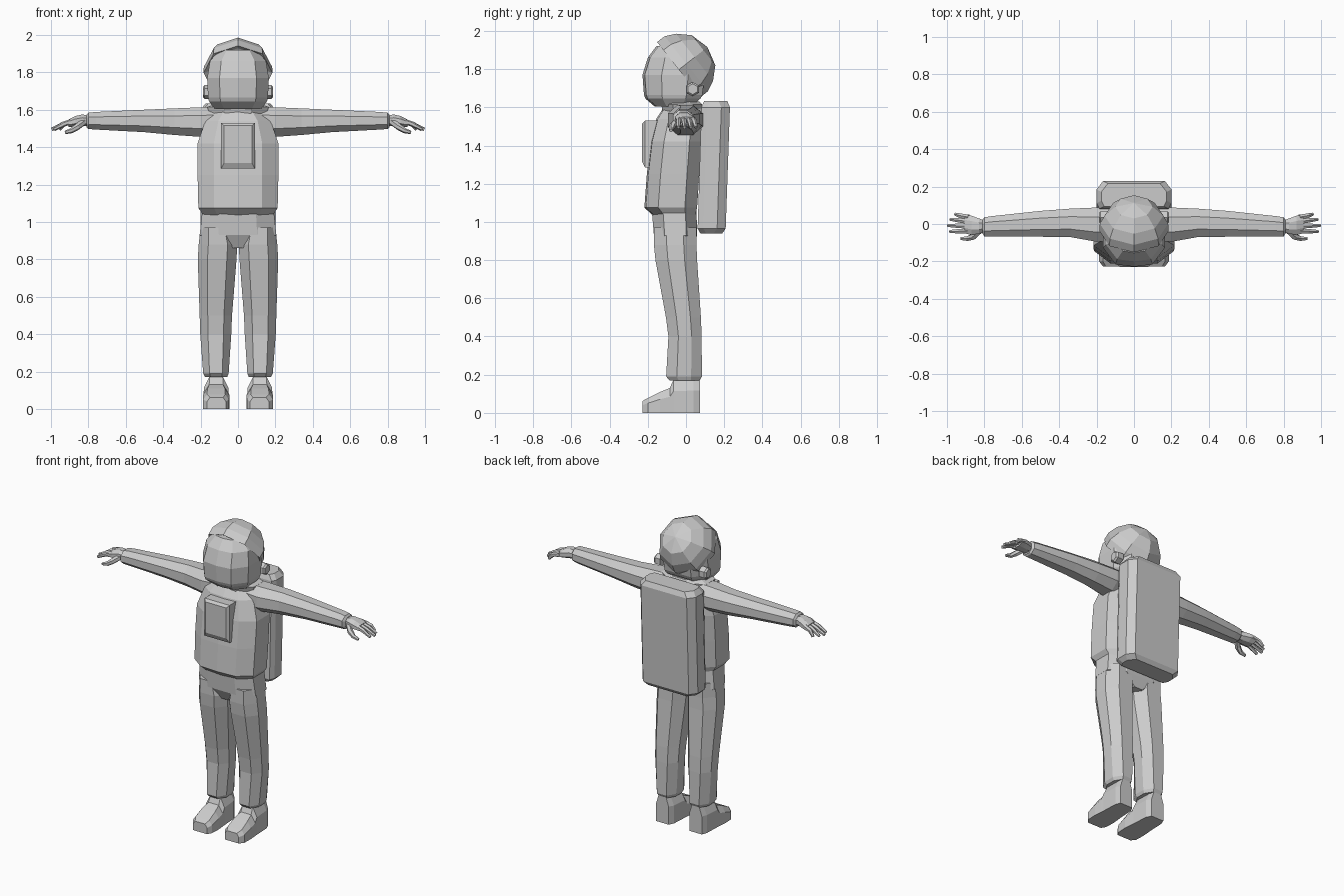
import bpy, bmesh, math
from mathutils import Vector

suit = bpy.data.materials.new("suit_grey")
suit.diffuse_color = (0.6, 0.6, 0.6, 1)


def loft(name, rings, mirror=False):
    """Skin equal-sized rings of points and cap both ends."""
    bm = bmesh.new()
    loops = [[bm.verts.new(p) for p in r] for r in rings]
    n = len(loops[0])
    for a, b in zip(loops, loops[1:]):
        for i in range(n):
            bm.faces.new((a[i], a[(i + 1) % n], b[(i + 1) % n], b[i]))
    bm.faces.new(loops[0])
    bm.faces.new(loops[-1])
    bmesh.ops.recalc_face_normals(bm, faces=bm.faces)
    me = bpy.data.meshes.new(name)
    bm.to_mesh(me)
    bm.free()
    me.materials.append(suit)
    ob = bpy.data.objects.new(name, me)
    bpy.context.collection.objects.link(ob)
    if mirror:
        m = ob.modifiers.new("mirror", 'MIRROR')
        m.use_mirror_merge = False
    return ob


def oct2(u0, u1, v0, v1, k=0.3, kv=None):
    """Chamfered rectangle with eight corners."""
    a, b = (u1 - u0) * k, (v1 - v0) * (k if kv is None else kv)
    return [(u0 + a, v0), (u1 - a, v0), (u1, v0 + b), (u1, v1 - b),
            (u1 - a, v1), (u0 + a, v1), (u0, v1 - b), (u0, v0 + b)]


def flat(z, x0, x1, y0, y1, k=0.25, kv=None):
    return [(x, y, z) for x, y in oct2(x0, x1, y0, y1, k, kv)]


def across(x, y0, y1, z0, z1, k=0.28):
    return [(x, y, z) for y, z in oct2(y0, y1, z0, z1, k)]


def tube(name, path, radii, n=6, mirror=True):
    """Low-poly tube along a path of points."""
    pts = [Vector(p) for p in path]
    rings = []
    for i, p in enumerate(pts):
        d = (pts[min(i + 1, len(pts) - 1)] - pts[max(i - 1, 0)]).normalized()
        q = d.to_track_quat('Z', 'Y')
        rings.append([p + q @ Vector((radii[i] * math.cos(t), radii[i] * math.sin(t), 0))
                      for t in [(j + 0.5) * math.tau / n for j in range(n)]])
    return loft(name, rings, mirror)


# Jacket, bellying forward at the hem, with a ridge down the front
def jacket_ring(z, w, yf, yb):
    r = flat(z, -w, w, yf + 0.008, yb, 0.2, 0.24)
    return [r[0], (0, yf, z)] + r[1:]


loft("jacket", [jacket_ring(*r) for r in [
    (1.035, 0.185, -0.175, 0.05), (1.075, 0.212, -0.218, 0.058),
    (1.25, 0.216, -0.205, 0.07), (1.42, 0.216, -0.185, 0.08),
    (1.54, 0.175, -0.155, 0.09), (1.61, 0.11, -0.11, 0.08)]])

# Hips down to the crotch wedge
loft("hips", [flat(*r) for r in [
    (1.07, -0.19, 0.19, -0.18, 0.055), (0.93, -0.205, 0.205, -0.168, 0.058),
    (0.86, -0.06, 0.06, -0.13, 0.04)]])

# Trouser legs
loft("trouser_leg", [flat(*r, 0.25, 0.3) for r in [
    (0.97, 0.03, 0.2, -0.168, 0.055), (0.88, 0.004, 0.21, -0.168, 0.055),
    (0.8, 0.008, 0.215, -0.16, 0.058), (0.5, 0.032, 0.205, -0.105, 0.078),
    (0.4, 0.036, 0.202, -0.092, 0.082), (0.19, 0.05, 0.186, -0.104, 0.083),
    (0.17, 0.058, 0.176, -0.085, 0.072)]], True)


# Boots, skinned from toe to heel
def boot_ring(y, x0, x1, top, c):
    return [(x0, y, 0), (x1, y, 0), (x1, y, top * 0.65),
            (x1 - c, y, top), (x0 + c, y, top), (x0, y, top * 0.65)]


loft("boot", [boot_ring(*r) for r in [
    (-0.228, 0.065, 0.165, 0.062, 0.015), (-0.2, 0.048, 0.186, 0.078, 0.02),
    (-0.135, 0.045, 0.188, 0.11, 0.025), (-0.085, 0.05, 0.184, 0.13, 0.03),
    (-0.065, 0.052, 0.182, 0.175, 0.03), (0.04, 0.058, 0.178, 0.18, 0.03),
    (0.073, 0.075, 0.165, 0.18, 0.02)]], True)

# Sleeves, ending in a cuff
loft("sleeve", [across(*r) for r in [
    (0.09, -0.09, 0.08, 1.47, 1.615), (0.2, -0.095, 0.088, 1.455, 1.613),
    (0.34, -0.07, 0.082, 1.465, 1.607), (0.5, -0.068, 0.07, 1.48, 1.6),
    (0.76, -0.066, 0.042, 1.494, 1.588), (0.8, -0.068, 0.036, 1.497, 1.584),
    (0.81, -0.05, 0.022, 1.505, 1.572)]], True)

# Palm
loft("palm", [across(*r) for r in [
    (0.79, -0.042, 0.016, 1.515, 1.565), (0.83, -0.052, 0.03, 1.512, 1.575),
    (0.87, -0.058, 0.045, 1.51, 1.566), (0.905, -0.05, 0.05, 1.508, 1.548)]], True)

# Fingers and thumb
for i, (y0, y1, tip) in enumerate([(0.037, 0.052, 0.955), (0.013, 0.025, 0.982),
                                   (-0.012, -0.008, 0.996), (-0.037, -0.04, 0.984)]):
    tube("finger_%d" % (i + 1),
         [(0.885, y0, 1.538), (0.93, (y0 + y1) / 2, 1.524), (tip, y1, 1.495)],
         [0.015, 0.014, 0.009])
tube("thumb", [(0.825, -0.035, 1.535), (0.86, -0.068, 1.508),
               (0.89, -0.078, 1.488), (0.925, -0.078, 1.478)], [0.019, 0.018, 0.014, 0.009])

# Collar under the helmet
loft("collar", [flat(*r, 0.28) for r in [
    (1.57, -0.15, 0.15, -0.12, 0.085), (1.615, -0.165, 0.165, -0.13, 0.085),
    (1.63, -0.12, 0.12, -0.12, 0.07)]])


# Visor globe, lower helmet included
def globe_ring(z, w, yf, yb):
    r = flat(z, -w, w, yf + 0.012, yb, 0.2, 0.28)
    return [r[0], (0, yf, z)] + r[1:]


loft("visor", [globe_ring(*r) for r in [
    (1.605, 0.125, -0.165, 0.03), (1.645, 0.155, -0.212, 0.075),
    (1.665, 0.16, -0.22, 0.085), (1.77, 0.165, -0.228, 0.1),
    (1.86, 0.15, -0.2, 0.09), (1.92, 0.1, -0.155, 0.05)]])

# Helmet shell, a domed bowl tilted up and back
centre, axis, rim = Vector((0, -0.038, 1.797)), Vector((0, 0.787, 0.617)), Vector((0, -0.617, 0.787))


def shell_ring(a, r, n=8):
    return [centre + axis * a + rim * (r * math.cos(t)) + Vector((r * math.sin(t), 0, 0))
            for t in [j * math.tau / n for j in range(n)]]


loft("helmet_shell", [shell_ring(a, r) for a, r in [
    (0.015, 0.155), (0.0, 0.184), (0.05, 0.183), (0.105, 0.157), (0.165, 0.1), (0.19, 0.004)]])

# Ear knobs
tube("ear_knob", [(0.14, 0.035, 1.695), (0.178, 0.035, 1.695), (0.188, 0.035, 1.695)],
     [0.038, 0.038, 0.028])


# Chest pack
def panel(y, w, z0, z1):
    return [(-w, y, z0), (w, y, z0), (w, y, z1), (-w, y, z1)]


loft("chest_pack", [panel(-0.15, 0.09, 1.285, 1.53), panel(-0.215, 0.09, 1.285, 1.53),
                    panel(-0.23, 0.075, 1.315, 1.515)])


# Backpack, leaning slightly backwards towards the top, with bevelled rear edges
def pack_ring(z, w, y0, y1):
    lean = (z - 0.94) * 0.035
    return [(x, y + lean, z) for x, y in
            [(-w + 0.015, y0), (w - 0.015, y0), (w, y0 + 0.03), (w, y1 - 0.045),
             (w - 0.035, y1), (-w + 0.035, y1), (-w, y1 - 0.045), (-w, y0 + 0.03)]]


loft("backpack", [pack_ring(*r) for r in [
    (0.94, 0.175, 0.075, 0.19), (0.965, 0.2, 0.06, 0.207),
    (1.6, 0.2, 0.058, 0.207), (1.632, 0.175, 0.07, 0.192)]])
